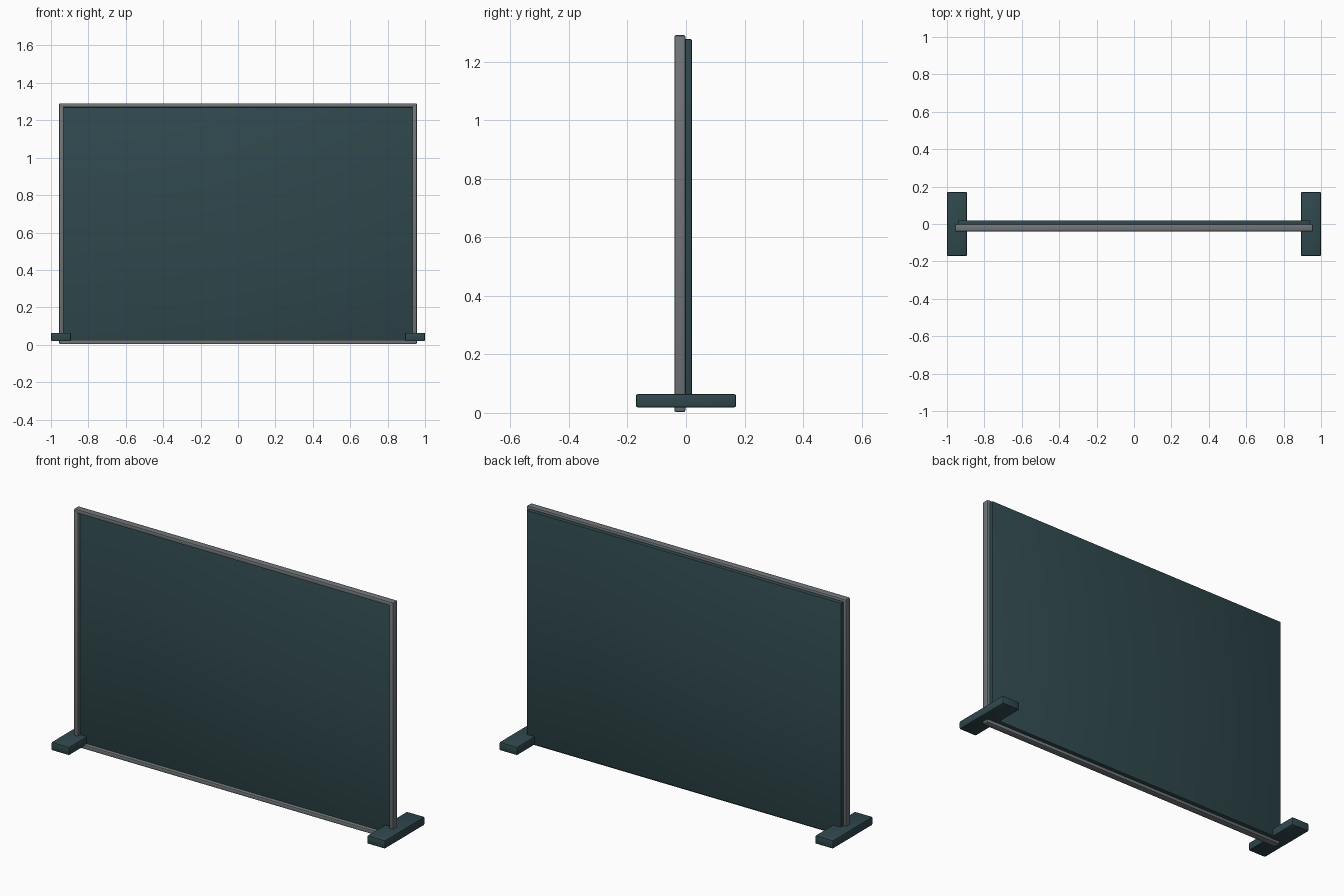
import bpy, bmesh

if "Cube" in bpy.data.objects:
    bpy.data.objects.remove(bpy.data.objects["Cube"])

def material(name, col):
    m = bpy.data.materials.new(name)
    m.diffuse_color = (*col, 1)
    m.use_nodes = True
    m.node_tree.nodes["Principled BSDF"].inputs["Base Color"].default_value = m.diffuse_color
    return m

teal = material("dark teal", (0.029, 0.065, 0.074))
grey = material("metal grey", (0.165, 0.18, 0.188))

def box(name, lo, hi, mat, bevel):
    """Bevelled box between two corners."""
    bm = bmesh.new()
    bmesh.ops.create_cube(bm, size=1)
    for v in bm.verts:
        v.co = [lo[i] + (v.co[i] + 0.5) * (hi[i] - lo[i]) for i in range(3)]
    bmesh.ops.bevel(bm, geom=bm.edges[:], offset=bevel, segments=2,
                    profile=0.5, affect='EDGES')
    me = bpy.data.meshes.new(name)
    bm.to_mesh(me)
    bm.free()
    me.materials.append(mat)
    ob = bpy.data.objects.new(name, me)
    bpy.context.collection.objects.link(ob)
    bpy.context.view_layer.objects.active = ob
    bpy.ops.object.select_all(action='DESELECT')
    ob.select_set(True)
    bpy.ops.object.shade_smooth_by_angle()
    return ob

# Board panel
box("panel", (-0.942, -0.02, 0.02), (0.942, 0.02, 1.277), teal, 0.003)

# Frame rails
for name, z in (("bottom_rail", 0.0), ("top_rail", 1.265)):
    box(name, (-0.955, -0.04, z + 0.003), (0.955, -0.002, z + 0.026), grey, 0.006)

# Frame posts and feet on both sides
for name, s in (("left", -1), ("right", 1)):
    x0, x1 = sorted((s * 0.932, s * 0.957))
    box(name + "_post", (x0, -0.04, 0.006), (x1, -0.002, 1.29), grey, 0.006)
    x0, x1 = sorted((s * 0.893, s * 1.0))
    box(name + "_foot", (x0, -0.171, 0.019), (x1, 0.171, 0.064), teal, 0.006)
